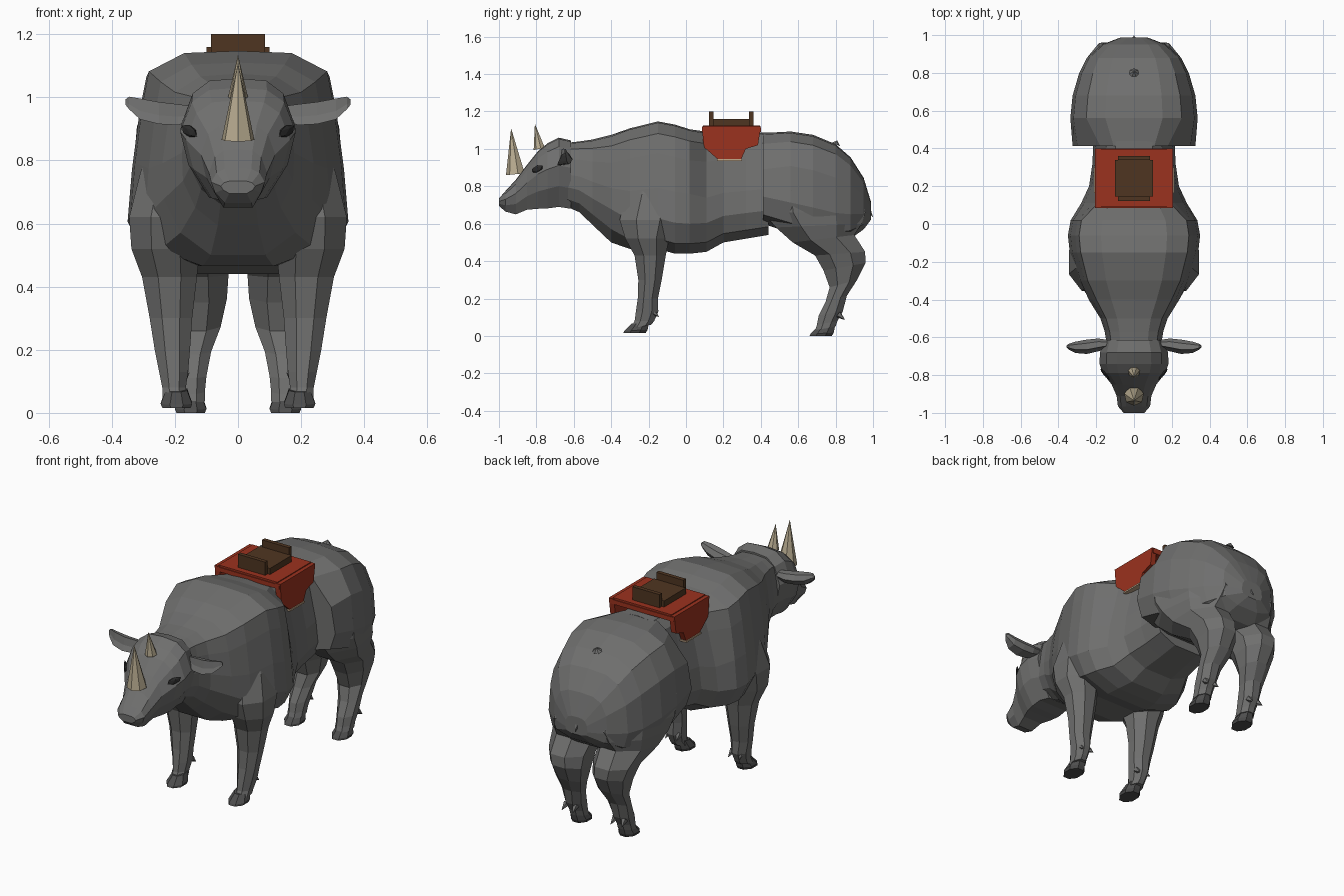
import bpy, bmesh, math
from mathutils import Vector

cube = bpy.data.objects.get("Cube")
if cube:
    bpy.data.objects.remove(cube, do_unlink=True)


def material(name, rgb):
    m = bpy.data.materials.new(name)
    m.use_nodes = True
    m.diffuse_color = (*rgb, 1)
    b = m.node_tree.nodes["Principled BSDF"]
    b.inputs["Base Color"].default_value = (*rgb, 1)
    b.inputs["Roughness"].default_value = 0.8
    return m


HIDE = material("grey hide", (0.16, 0.16, 0.157))
HOOF = material("dark hoof", (0.075, 0.075, 0.075))
EYE = material("black eye", (0.025, 0.025, 0.025))
HORN = material("bone horn", (0.48, 0.41, 0.28))
RED = material("red blanket", (0.33, 0.032, 0.013))
BROWN = material("brown leather", (0.078, 0.036, 0.015))
TAN = material("tan trim", (0.55, 0.4, 0.26))


def finish(name, bm, mat, mirror=False):
    bmesh.ops.recalc_face_normals(bm, faces=bm.faces)
    me = bpy.data.meshes.new(name)
    bm.to_mesh(me)
    bm.free()
    me.materials.append(mat)
    ob = bpy.data.objects.new(name, me)
    bpy.context.collection.objects.link(ob)
    if mirror:
        ob.modifiers.new("mirror", "MIRROR")
    return ob


def loft(name, rings, mat, mirror=False):
    """Skin a list of equal-length point rings and cap both ends."""
    bm = bmesh.new()
    vs = [[bm.verts.new(p) for p in r] for r in rings]
    n = len(vs[0])
    for a, b in zip(vs, vs[1:]):
        for i in range(n):
            j = (i + 1) % n
            bm.faces.new((a[i], a[j], b[j], b[i]))
    bm.faces.new(vs[0])
    bm.faces.new(vs[-1])
    return finish(name, bm, mat, mirror)


def section(y, top, low, w, prof):
    """Symmetric upright ring from a half profile of (width, height) fractions."""
    half = [(x * w, low + t * (top - low)) for x, t in prof]
    pts = half + [(-x, z) for x, z in reversed(half) if x > 0]
    return [Vector((x, y, z)) for x, z in pts]


def flat_ring(z, y0, y1, x0, x1, tilt=0, taper=0, n=8):
    """Octagon filling a rectangle, tilted along y and narrowed to the rear."""
    out = []
    for i in range(n):
        a = 2 * math.pi * (i + 0.5) / n
        c, s = [max(-1, min(1, 1.08 * f(a))) for f in (math.cos, math.sin)]
        x = (x0 + x1) / 2 + c * (x1 - x0) / 2
        out.append(Vector((x * (1 - taper * max(0, s)),
                           (y0 + y1) / 2 + s * (y1 - y0) / 2, z + tilt * s)))
    return out


def spike(name, base, tip, r, mat, n=7, mirror=False):
    base, tip = Vector(base), Vector(tip)
    q = (tip - base).to_track_quat("Z", "Y")
    bm = bmesh.new()
    ring = [bm.verts.new(base + q @ Vector((r * math.sin(2 * math.pi * i / n),
                                            -r * math.cos(2 * math.pi * i / n), 0))) for i in range(n)]
    top = bm.verts.new(tip)
    for i in range(n):
        bm.faces.new((ring[i], ring[(i + 1) % n], top))
    bm.faces.new(ring)
    return finish(name, bm, mat, mirror)


def box(name, x0, x1, y0, y1, z0, z1, mat, mirror=False):
    rings = [[(x0, y0, z), (x1, y0, z), (x1, y1, z), (x0, y1, z)] for z in (z0, z1)]
    return loft(name, rings, mat, mirror)


# Trunk: keeled chest, round barrel, slim-backed loin (y, top, bottom, half width)
chest_prof = [(0, 1), (.5, .985), (.83, .9), (.92, .75), (1, .52), (.98, .33), (.76, .15), (.36, .03)]
barrel_prof = [(0, 1), (.5, .99), (.83, .905), (.89, .75), (.96, .48), (1, .24), (.84, .08), (.38, 0)]
loin_prof = [(0, 1), (.45, .985), (.68, .9), (.77, .75), (.94, .45), (1, .24), (.84, .08), (.38, 0)]
chest = [(-.66, 1.03, .69, .14), (-.57, 1.04, .65, .155), (-.5, 1.05, .58, .178), (-.4, 1.075, .482, .24)]
barrel = [(-.3, 1.11, .465, .295), (-.15, 1.147, .465, .34), (-.06, 1.13, .44, .35), (.02, 1.105, .44, .335)]
loin = [(.11, 1.092, .45, .28), (.2, 1.09, .5, .238), (.32, 1.09, .52, .22), (.44, 1.088, .54, .215)]
loft("trunk", [section(*r, prof) for rings, prof in
               ((chest, chest_prof), (barrel, barrel_prof), (loin, loin_prof)) for r in rings], HIDE)

# Rump, its front edge standing proud of the loin low down
haunch_prof = [(0, 1), (.33, .985), (.55, .88), (.92, .6), (1, .3), (.9, .1), (.4, 0)]
rump_prof = [(0, 1), (.45, .985), (.75, .9), (.95, .66), (1, .3), (.9, .1), (.4, 0)]
rump = [(.56, 1.093, .55, .337), (.68, 1.075, .52, .325), (.8, 1.025, .5, .29),
        (.88, .955, .52, .25), (.95, .845, .57, .17), (.988, .72, .62, .07)]
loft("rump", [section(.412, 1.085, .6, .325, haunch_prof)] + [section(*r, rump_prof) for r in rump], HIDE)
spike("tail_stub", (0, .8, 1.024), (0, .808, 1.045), .026, HIDE)
spike("tail_tip", (0, .95, .72), (0, 1.0, .635), .03, HIDE, 5)

# Head
head_prof = [(0, 1), (.5, .98), (.8, .87), (1, .6), (.86, .3), (.5, 0)]
head = [(-1, .735, .695, .055), (-.965, .775, .665, .085), (-.91, .835, .65, .092),
        (-.85, .915, .675, .118), (-.79, .99, .68, .165), (-.74, 1.03, .682, .183),
        (-.68, 1.06, .69, .18), (-.615, 1.045, .68, .16)]
loft("head", [section(*r, head_prof) for r in head], HIDE)

# Slanted eyes
bm = bmesh.new()
bmesh.ops.create_icosphere(bm, subdivisions=1, radius=1)
for v in bm.verts:
    v.co = Vector((.154 + .024 * v.co.y + .011 * v.co.x, -.795 + .032 * v.co.y,
                   .893 + .02 * v.co.z + .01 * v.co.y))
finish("eye", bm, EYE, True)

# Cupped ears: x, centre y, centre z, half depth, half height
ear = [(.13, -.635, .95, .02, .02), (.19, -.64, .945, .034, .033), (.25, -.65, .95, .038, .035),
       (.31, -.653, .963, .03, .033), (.345, -.65, .982, .016, .02), (.357, -.648, .985, .004, .008)]
loft("ear", [[(x, y - d * .4, z + h), (x, y + d * .5, z + h * .8), (x, y + d, z),
              (x, y + d * .5, z - h * .8), (x, y - d, z - h), (x, y - d * .6, z - h * .2)]
             for x, y, z, d, h in ear], HIDE, True)

# Horns
spike("nose_horn", (0, -.91, .865), (0, -.935, 1.11), .053, HORN)
spike("brow_horn", (0, -.783, 1.0), (0, -.808, 1.135), .032, HORN)

# Legs: z, front y, back y, inner x, outer x, tilt, rear taper
front_leg = [(.86, -.28, -.06, .1, .27), (.76, -.32, -.03, .1, .31), (.62, -.355, -.05, .11, .345),
             (.52, -.325, -.09, .12, .338), (.43, -.275, -.108, .13, .304),
             (.3, -.255, -.13, .145, .28), (.2, -.258, -.15, .152, .264),
             (.13, -.268, -.148, .158, .25), (.08, -.275, -.17, .165, .24),
             (.05, -.295, -.185, .16, .24, .01)]
hind_leg = [(.9, .46, .85, .02, .27, 0, .3), (.78, .412, .92, .02, .332, 0, .36),
            (.66, .412, .96, .015, .332, 0, .33), (.59, .48, .94, .02, .32, .01, .25),
            (.52, .57, .9, .025, .29, .02, .12), (.44, .69, .958, .03, .25, .01),
            (.37, .735, .96, .035, .23, .02), (.28, .768, .915, .055, .21, .02),
            (.2, .747, .86, .085, .205, .015), (.12, .71, .838, .1, .2, .01),
            (.07, .7, .81, .105, .195, .01), (.04, .69, .8, .105, .195, .01)]
for name, rings in (("front_leg", front_leg), ("hind_leg", hind_leg)):
    loft(name, [flat_ring(*r) for r in rings], HIDE, True)

# Hooves with dewclaws behind
for name, y, xc, z in (("front", -.27, .195, .016), ("hind", .725, .15, 0)):
    loft(name + "_hoof", [flat_ring(z, y - .065, y + .055, xc - .045, xc + .045),
                          flat_ring(z + .014, y - .06, y + .065, xc - .05, xc + .05, .004),
                          flat_ring(z + .058, y - .02, y + .075, xc - .034, xc + .034, .008)], HOOF, True)
    for side in (-.024, .03):
        spike(name + "_dewclaw", (xc + side, y + .09, z + .115),
              (xc + side * 1.3, y + .126, z + .085), .019, HIDE, 5, True)

# Saddle blanket with side flaps
box("blanket", -.2, .2, .085, .4, 1.09, 1.115, RED)
box("blanket_pad", -.185, .185, .09, .395, 1.115, 1.125, RED)
flap = [(.085, 1.12), (.4, 1.12), (.385, 1.02), (.32, 1.0), (.295, .945), (.17, .945), (.095, 1.01)]
loft("blanket_flap", [[(x, y, z) for y, z in flap] for x in (.175, .207)], RED, True)
box("flap_trim", .17, .212, .165, .3, .936, .945, TAN, True)

# Seat with raised end boards
box("seat", -.1, .1, .145, .34, 1.12, 1.16, BROWN)
for name, y in (("seat_front_board", .123), ("seat_back_board", .338)):
    box(name, -.085, .085, y, y + .023, 1.12, 1.2, BROWN)
